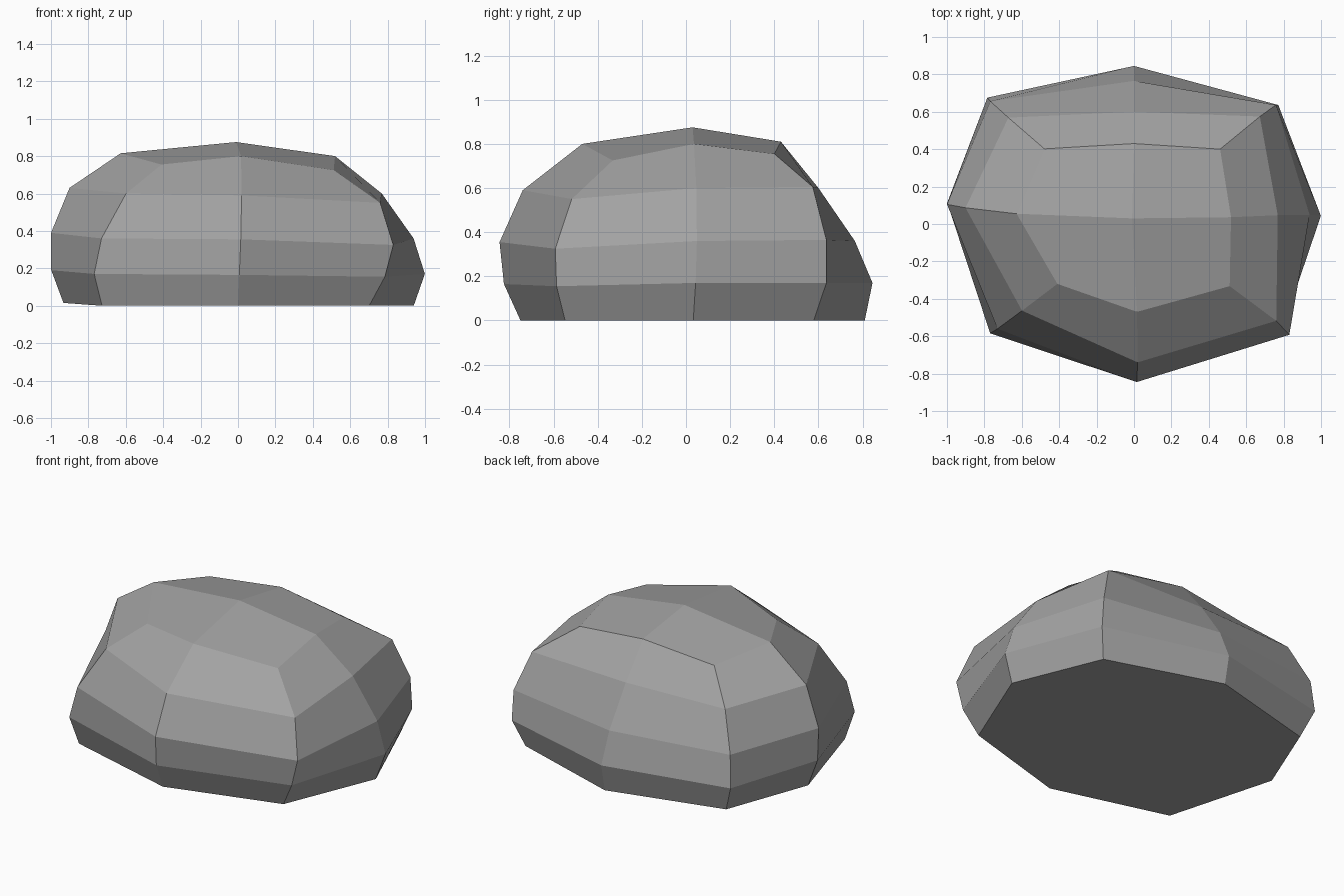
import bpy
import bmesh
from math import cos, sin, radians
from mathutils import Vector

# Remove the default object
default = bpy.data.objects.get("Cube")
if default:
    bpy.data.objects.remove(default, do_unlink=True)


def make_material(name, colour):
    material = bpy.data.materials.new(name)
    material.use_nodes = True
    material.diffuse_color = colour
    shader = next(n for n in material.node_tree.nodes if n.type == "BSDF_PRINCIPLED")
    shader.inputs["Base Color"].default_value = colour
    shader.inputs["Roughness"].default_value = 0.9
    return material


# Each rib of the boulder: bearing at the foot and at the crown,
# then radius and height for every level from foot to crown
RIBS = {
    "front": (-90, -88, (.75, .825, .845, .74, .47), (0, .165, .355, .59, .8)),
    "front_left": (-38, -33, (.89, .98, 1.02, .92, .61), (0, .155, .325, .55, .725)),
    "left": (2, 4, (.94, 1, .94, .77, .52), (0, .17, .36, .6, .8)),
    "back_left": (39, 41, (.92, 1, .99, .885, .61), (0, .17, .365, .605, .755)),
    "back": (90, 90, (.81, .845, .765, .6, .43), (0, .17, .36, .6, .81)),
    "back_right": (139, 140, (.95, 1.035, 1.01, .88, .625), (0, .17, .37, .6, .76)),
    "right": (173, 175, (.94, 1.005, 1.005, .905, .63), (.015, .19, .39, .63, .815)),
    "front_right": (217, 218, (.91, .966, .92, .757, .52), (0, .17, .36, .6, .755)),
}
PEAK = Vector((-.01, .03, .875))


def build_rib(bm, foot_bearing, crown_bearing, radii, heights):
    """Add one upright row of vertices, twisting slightly towards the crown."""
    rib = []
    last = len(radii) - 1
    for level, (radius, height) in enumerate(zip(radii, heights)):
        bearing = foot_bearing + (crown_bearing - foot_bearing) * level / last
        angle = radians(bearing)
        rib.append(bm.verts.new((radius * cos(angle), radius * sin(angle), height)))
    return rib


def build_boulder(name, material):
    bm = bmesh.new()
    ribs = [build_rib(bm, *rib) for rib in RIBS.values()]
    count = len(ribs)

    # Side facets between neighbouring ribs
    for i, rib in enumerate(ribs):
        following = ribs[(i + 1) % count]
        for low in range(len(rib) - 1):
            high = low + 1
            bm.faces.new((rib[low], following[low], following[high], rib[high]))

    # Crown: four facets meeting at the peak, one around each corner rib
    peak = bm.verts.new(PEAK)
    for i in range(1, count, 2):
        before, corner, after = ribs[i - 1], ribs[i], ribs[(i + 1) % count]
        bm.faces.new((before[-1], corner[-1], after[-1], peak))

    # Flat underside
    bm.faces.new([rib[0] for rib in reversed(ribs)])
    bmesh.ops.recalc_face_normals(bm, faces=bm.faces)

    mesh = bpy.data.meshes.new(name)
    bm.to_mesh(mesh)
    bm.free()
    mesh.materials.append(material)
    boulder = bpy.data.objects.new(name, mesh)
    bpy.context.collection.objects.link(boulder)
    return boulder


stone_grey = make_material("stone grey", (.36, .36, .36, 1))
build_boulder("boulder", stone_grey)
